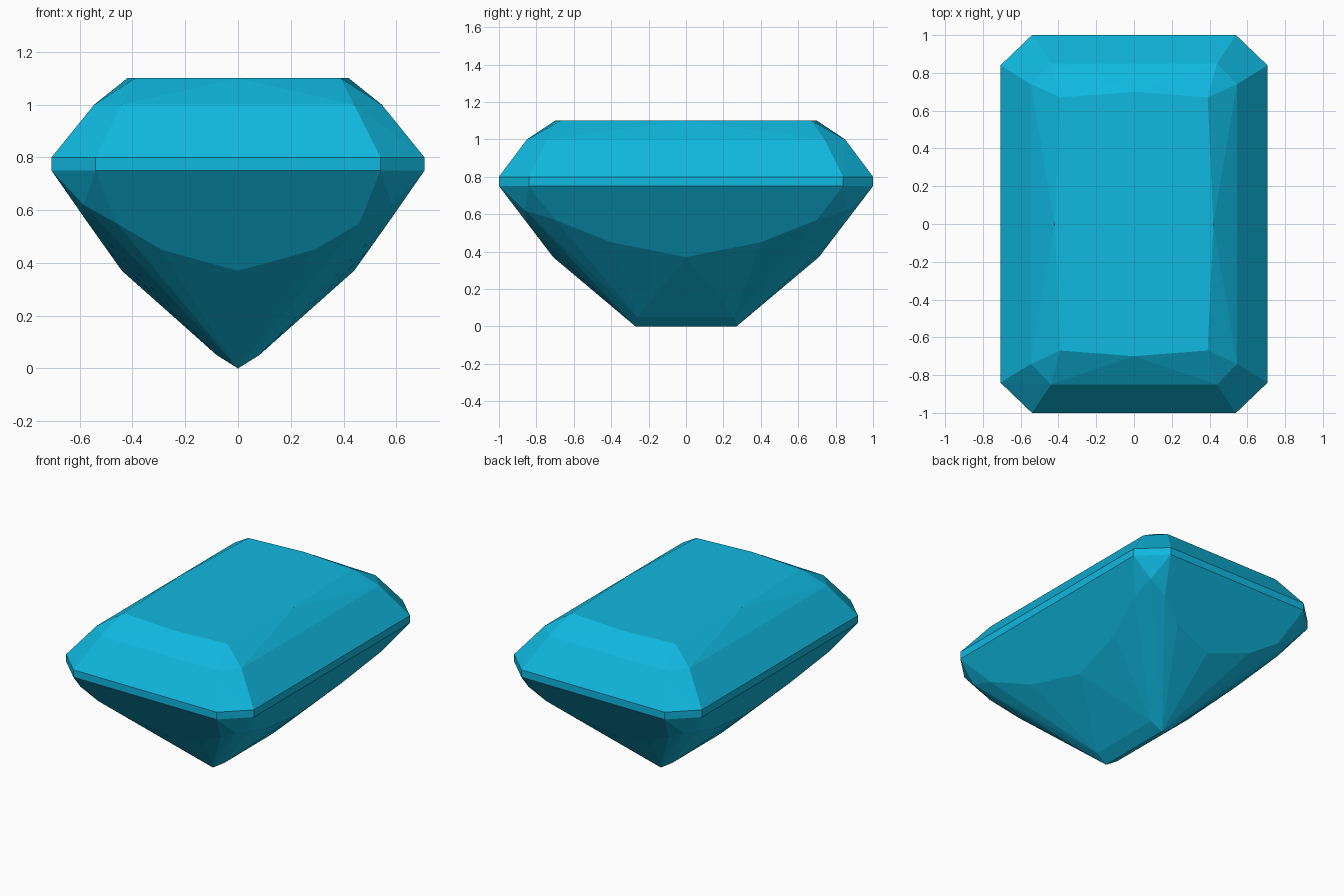
import bpy, bmesh, math

if "Cube" in bpy.data.objects:
    bpy.data.objects.remove(bpy.data.objects["Cube"])

# One quadrant of facet corners, mirrored in x and y
crown = [(0, .70, 1.1), (.39, .67, 1.1), (.42, 0, 1.1),
         (.44, .85, 1.0), (.545, .74, 1.0)]
girdle = [(x, y, z) for z in (.80, .75) for x, y in ((.54, 1.0), (.707, .84))]
pavilion = [(.585, .86, .62),                                 # corner kite tip
            (.46, .847, .55), (.29, .77, .45), (0, .71, .37),  # end facets
            (.582, .70, .57), (.497, .40, .45), (.44, 0, .37)] # side facets
keel = [(.08, .26, .05), (0, .27, 0)]

points = {(sx * x, sy * y, z) for x, y, z in crown + girdle + pavilion + keel
          for sx in (1, -1) for sy in (1, -1)}

# The cut stone is the convex skin over those corners
bm = bmesh.new()
for p in sorted(points):
    bm.verts.new(p)
hull = bmesh.ops.convex_hull(bm, input=bm.verts)
bmesh.ops.delete(bm, geom=[v for v in bm.verts if not v.link_faces], context='VERTS')
bmesh.ops.dissolve_limit(bm, angle_limit=math.radians(1), verts=bm.verts, edges=bm.edges)
bmesh.ops.recalc_face_normals(bm, faces=bm.faces)

mesh = bpy.data.meshes.new("cut_gemstone")
bm.to_mesh(mesh)
bm.free()
gem = bpy.data.objects.new("cut_gemstone", mesh)
bpy.context.collection.objects.link(gem)

# Cyan stone colour
mat = bpy.data.materials.new("cyan_stone")
mat.diffuse_color = (0.005, 0.48, 0.74, 1)
mat.use_nodes = True
mat.node_tree.nodes["Principled BSDF"].inputs["Base Color"].default_value = mat.diffuse_color
mesh.materials.append(mat)
